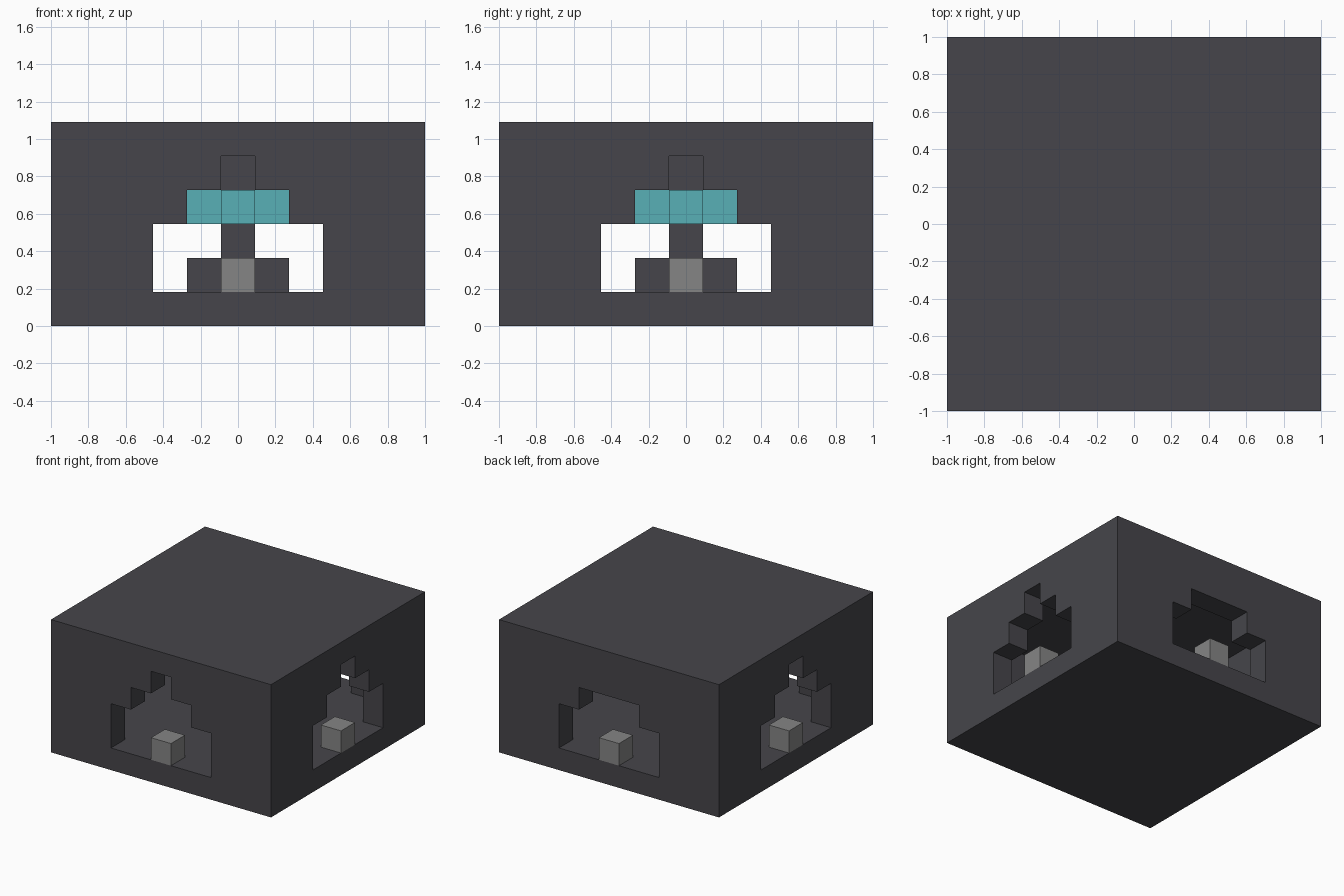
import bpy, bmesh, math
from mathutils import Matrix, Vector

cube = bpy.data.objects.get("Cube")
if cube:
    bpy.data.objects.remove(cube, do_unlink=True)

UNIT = 2 / 11            # one building block
HALF, INNER = 5.5, 4.5   # outer and inner half widths, in blocks


def material(name, color):
    mat = bpy.data.materials.new(name)
    mat.use_nodes = True
    mat.diffuse_color = (*color, 1)
    bsdf = mat.node_tree.nodes["Principled BSDF"]
    bsdf.inputs["Base Color"].default_value = (*color, 1)
    bsdf.inputs["Roughness"].default_value = 0.8
    return mat


DARK = material("charcoal", (0.061, 0.06, 0.069))
GREY = material("mid grey", (0.235, 0.235, 0.235))
TEAL = material("teal", (0.098, 0.434, 0.468))


def prism(name, outline, depth, mat, turn=0):
    """Extrude a flat outline by a vector, then turn it about the z axis."""
    bm = bmesh.new()
    face = bm.faces.new([bm.verts.new(p) for p in outline])
    swept = bmesh.ops.extrude_face_region(bm, geom=[face], use_keep_orig=True)
    moved = [v for v in swept["geom"] if isinstance(v, bmesh.types.BMVert)]
    bmesh.ops.translate(bm, verts=moved, vec=Vector(depth))
    bmesh.ops.recalc_face_normals(bm, faces=bm.faces)
    bm.transform(Matrix.Scale(UNIT, 4) @ Matrix.Rotation(turn, 4, "Z"))
    mesh = bpy.data.meshes.new(name)
    bm.to_mesh(mesh)
    bm.free()
    mesh.materials.append(mat)
    obj = bpy.data.objects.new(name, mesh)
    bpy.context.collection.objects.link(obj)
    return obj


def slab(name, half, bottom, height, mat):
    square = [(-half, -half, bottom), (half, -half, bottom),
              (half, half, bottom), (-half, half, bottom)]
    prism(name, square, (0, 0, height), mat)


def plus(name, bottom, mat):
    outline = []
    for quarter in range(4):
        rot = Matrix.Rotation(quarter * math.pi / 2, 3, "Z")
        outline += [rot @ Vector((x, y, bottom))
                    for x, y in ((1.5, -0.5), (1.5, 0.5), (0.5, 0.5))]
    prism(name, outline, (0, 0, 1), mat)


# Floor and roof
slab("floor", HALF, 0, 1, DARK)
slab("roof", HALF, 5, 1, DARK)

# Walls with stepped doorways: half widths of the gap, row by row
open_steps = (2.5, 2.5, 1.5, 0.5)
closed_steps = (2.5, 2.5, 1.5, 0)
walls = [("front", HALF, open_steps), ("left", INNER, open_steps),
         ("back", HALF, closed_steps), ("right", INNER, open_steps)]

for index, (side, outer, steps) in enumerate(walls):
    turn = index * math.pi / 2
    for sign, half_name in ((-1, "a"), (1, "b")):
        outline = [(sign * outer, -HALF, 1)]
        for row, gap in enumerate(steps, start=1):
            outline += [(sign * gap, -HALF, row), (sign * gap, -HALF, row + 1)]
        outline.append((sign * outer, -HALF, 5))
        # drop repeated points where two rows share a width
        outline = list(dict.fromkeys(outline))
        prism(f"{side}_wall_{half_name}", outline, (0, 1, 0), DARK, turn)

    # Block standing in the doorway
    block = [(-0.5, -HALF, 1), (0.5, -HALF, 1), (0.5, -HALF, 2), (-0.5, -HALF, 2)]
    prism(f"{side}_door_block", block, (0, 1, 0), GREY, turn)

# Central pillar with a cross-shaped foot and a coloured crown
slab("pillar", 0.5, 1, 4, DARK)
plus("pillar_foot", 1, DARK)
plus("pillar_crown", 3, TEAL)
